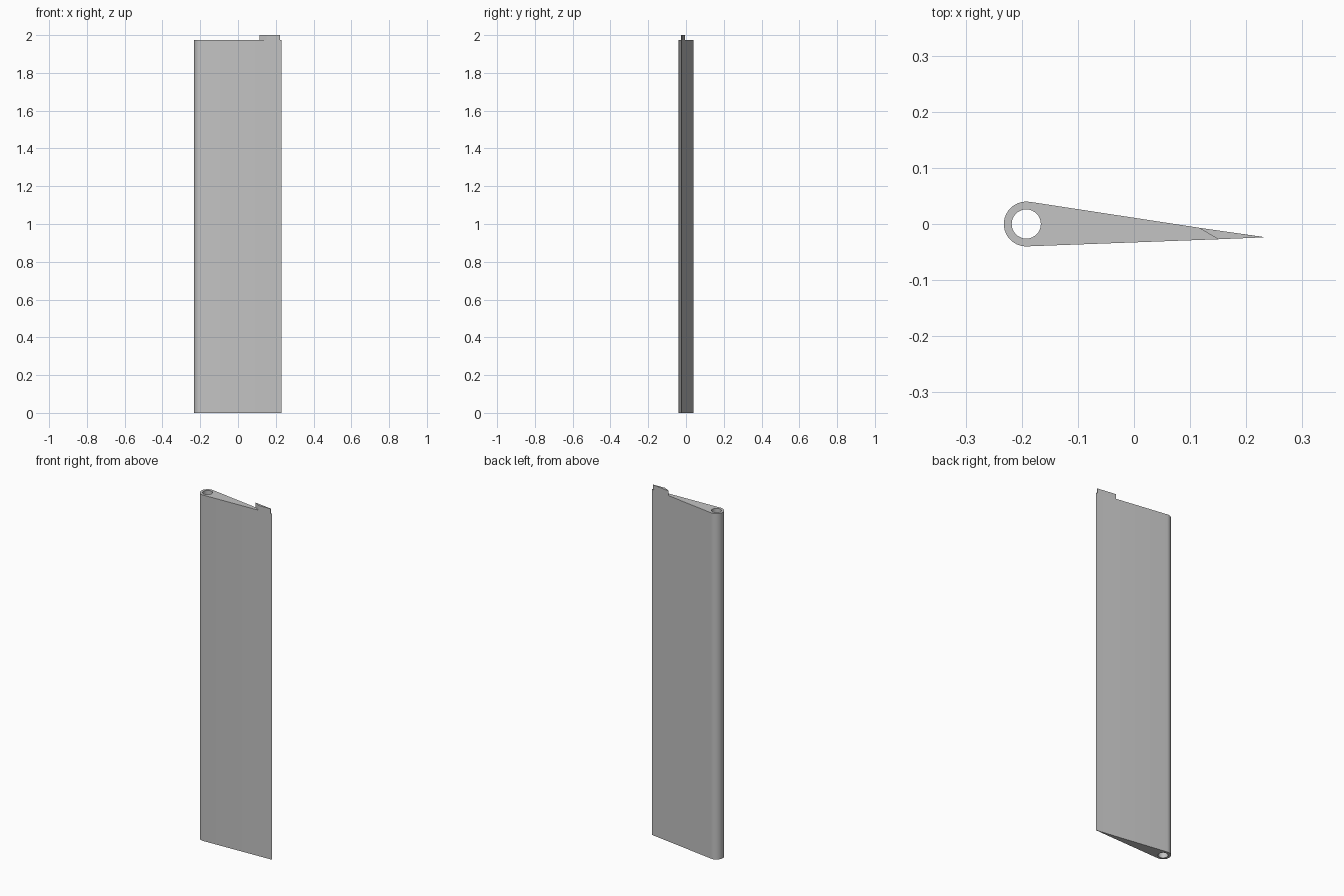
import bpy
import bmesh
from math import cos, sin, radians

cube = bpy.data.objects.get("Cube")
if cube:
    bpy.data.objects.remove(cube, do_unlink=True)

GREY = bpy.data.materials.new("plain grey")
GREY.use_nodes = True
GREY.diffuse_color = (0.55, 0.55, 0.55, 1)
GREY.node_tree.nodes["Principled BSDF"].inputs["Base Color"].default_value = GREY.diffuse_color

HEIGHT = 2.0
SHOULDER = 1.973
NOSE_X = -0.192


def arc(radius, start, end, steps):
    """Points on an arc around the pivot axis, angles in degrees."""
    angles = [radians(start + (end - start) * i / steps) for i in range(steps + 1)]
    return [(NOSE_X + radius * cos(a), radius * sin(a)) for a in angles]


def prism(name, outlines, bottom, top):
    """Upright solid from closed outlines; inner outlines become holes."""
    curve = bpy.data.curves.new(name + "_profile", "CURVE")
    curve.dimensions = "2D"
    curve.fill_mode = "BOTH"
    curve.extrude = (top - bottom) / 2
    for points in outlines:
        spline = curve.splines.new("POLY")
        spline.points.add(len(points) - 1)
        for p, (x, y) in zip(spline.points, points):
            p.co = (x, y, 0, 1)
        spline.use_cyclic_u = True
    source = bpy.data.objects.new(name + "_profile", curve)
    bpy.context.collection.objects.link(source)
    graph = bpy.context.evaluated_depsgraph_get()
    mesh = bpy.data.meshes.new_from_object(source.evaluated_get(graph))
    bpy.data.objects.remove(source, do_unlink=True)
    bpy.data.curves.remove(curve)

    # Weld the caps to the walls
    bm = bmesh.new()
    bm.from_mesh(mesh)
    bmesh.ops.remove_doubles(bm, verts=bm.verts, dist=0.0001)
    bmesh.ops.translate(bm, verts=bm.verts, vec=(0, 0, (top + bottom) / 2))
    bmesh.ops.recalc_face_normals(bm, faces=bm.faces)
    bm.to_mesh(mesh)
    bm.free()
    mesh.materials.clear()
    mesh.materials.append(GREY)

    obj = bpy.data.objects.new(name, mesh)
    bpy.context.collection.objects.link(obj)
    bpy.ops.object.select_all(action="DESELECT")
    obj.select_set(True)
    bpy.context.view_layer.objects.active = obj
    bpy.ops.object.shade_smooth_by_angle(angle=radians(30))
    return obj


# Flap body: round nose tapering to a thin trailing edge, bored for a hinge rod
back_step = (0.115, -0.0065)
front_step = (0.15, -0.0272)
body = arc(0.04, 81, 268, 18) + [front_step, (0.231, -0.0238), (0.231, -0.0232), back_step]
bore = arc(0.026, 0, 348.75, 31)
prism("flap_body", [body, bore], 0, SHOULDER)

# Raised tab at the top of the trailing edge, with an oblique inner end
tab = [back_step, front_step, (0.223, -0.0242), (0.223, -0.0221)]
prism("trailing_tab", [tab], SHOULDER, HEIGHT)
